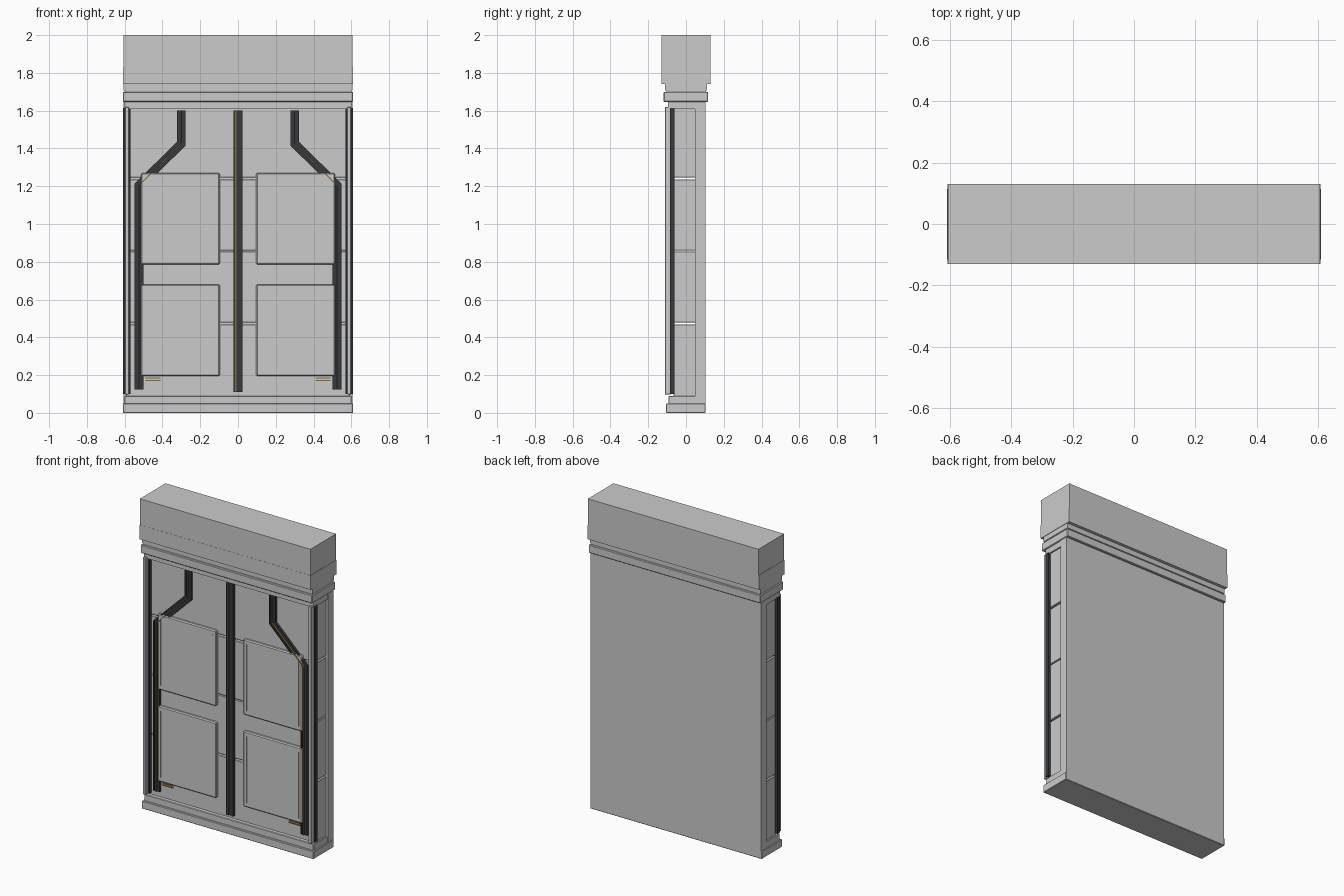
import bpy, bmesh
from mathutils import Vector

if "Cube" in bpy.data.objects:
    bpy.data.objects.remove(bpy.data.objects["Cube"])


def material(name, col):
    m = bpy.data.materials.new(name)
    m.diffuse_color = (*col, 1)
    m.use_nodes = True
    m.node_tree.nodes["Principled BSDF"].inputs["Base Color"].default_value = m.diffuse_color
    return m


DARK = material("dark_metal", (0.035, 0.042, 0.05))
BROWN = material("copper_brown", (0.27, 0.14, 0.04))


def finish(name, bm, mat=None):
    bmesh.ops.recalc_face_normals(bm, faces=bm.faces)
    me = bpy.data.meshes.new(name)
    bm.to_mesh(me)
    bm.free()
    ob = bpy.data.objects.new(name, me)
    bpy.context.collection.objects.link(ob)
    if mat:
        me.materials.append(mat)
    return ob


def box(name, x, y, z, mat=None, bevel=0):
    """Box from (min, max) ranges, with an optional chamfer."""
    bm = bmesh.new()
    bmesh.ops.create_cube(bm, size=1)
    for v in bm.verts:
        v.co = Vector([(r[0] + r[1]) / 2 + c * (r[1] - r[0])
                       for r, c in zip((x, y, z), v.co)])
    if bevel:
        bmesh.ops.bevel(bm, geom=bm.edges[:], offset=bevel, segments=1, affect='EDGES')
    return finish(name, bm, mat)


def ribbon(name, path, lo, hi, y, mat):
    """Mitred strip following an (x, z) path between side offsets lo and hi."""
    pts = [Vector(p) for p in path]
    dirs = [(b - a).normalized() for a, b in zip(pts, pts[1:])]
    bm = bmesh.new()
    rings = []
    for i, p in enumerate(pts):
        d0, d1 = dirs[max(i - 1, 0)], dirs[min(i, len(dirs) - 1)]
        n0, n1 = Vector((-d0.y, d0.x)), Vector((-d1.y, d1.x))
        m = (n0 + n1) / (1 + n0.dot(n1))
        a, b = p + m * lo, p + m * hi
        rings.append([bm.verts.new(c) for c in (
            (a.x, y[0], a.y), (b.x, y[0], b.y), (b.x, y[1], b.y), (a.x, y[1], a.y))])
    for r, s in zip(rings, rings[1:]):
        for k in range(4):
            bm.faces.new((r[k], r[(k + 1) % 4], s[(k + 1) % 4], s[k]))
    bm.faces.new(rings[0])
    bm.faces.new(rings[-1])
    return finish(name, bm, mat)


def channel(name, path, half, front, wire, wire_front):
    """Dark U-shaped channel with a brown wire inside."""
    lip = half * 0.4
    ribbon(name + "_bed", path, -half, half, (front + 0.006, -0.06), DARK)
    ribbon(name + "_lip_a", path, -half, -half + lip, (front, -0.06), DARK)
    ribbon(name + "_lip_b", path, half - lip, half, (front, -0.06), DARK)
    ribbon(name + "_wire", path, wire - 0.003, wire + 0.003, (wire_front, -0.06), BROWN)


# Back slab and stepped base
box("back_slab", (-0.605, 0.605), (0.047, 0.103), (0.04, 1.65))
box("base_plinth", (-0.61, 0.61), (-0.105, 0.103), (0, 0.05), bevel=0.003)
box("base_step", (-0.602, 0.602), (-0.092, 0.06), (0.045, 0.09), bevel=0.003)

# Stacked wall blocks separated by open seams
for i, z in enumerate([(0.085, 0.469), (0.479, 0.855), (0.860, 1.235), (1.245, 1.615)]):
    box(f"wall_block_{i}", (-0.592, 0.592), (-0.067, 0.05), z, bevel=0.003)

# Cornice mouldings and top cap
box("cornice_neck", (-0.602, 0.602), (-0.095, 0.06), (1.61, 1.65))
box("cornice_band", (-0.61, 0.61), (-0.119, 0.117), (1.647, 1.70), bevel=0.004)
box("cornice_recess", (-0.601, 0.601), (-0.104, 0.105), (1.69, 1.715))
box("cornice_fillet", (-0.605, 0.605), (-0.11, 0.11), (1.708, 1.745))
box("cap_lower", (-0.608, 0.608), (-0.131, 0.13), (1.74, 1.832))
box("cap_upper", (-0.606, 0.606), (-0.13, 0.13), (1.832, 2.0))

for s, side in ((-1, "left"), (1, "right")):
    def rng(a, b):
        return tuple(sorted((s * a, s * b)))

    # Corner post: light bar on a wider dark backing
    box(f"{side}_post_backing", rng(0.568, 0.608), (-0.086, -0.06), (0.1, 1.615), DARK)
    box(f"{side}_post_bar", rng(0.578, 0.599), (-0.112, -0.08), (0.097, 1.62), bevel=0.003)

    # Raised panels with slim vertical trims
    for z0, row in ((0.195, "lower"), (0.785, "upper")):
        box(f"{side}_{row}_panel", rng(0.096, 0.513), (-0.085, -0.06),
            (z0, z0 + 0.485), bevel=0.006)
        for x in (0.12, 0.49):
            box(f"{side}_{row}_panel_trim", rng(x - 0.002, x + 0.002), (-0.087, -0.08),
                (z0 + 0.03, z0 + 0.455))

    # Bent side channel and small vent slats
    path = [(s * 0.524, 0.125), (s * 0.524, 1.205), (s * 0.30, 1.425), (s * 0.30, 1.6)]
    channel(f"{side}_channel", path, 0.023, -0.082, 0, -0.0875)
    for z in (0.171, 0.184):
        box(f"{side}_vent_slat", rng(0.41, 0.49), (-0.073, -0.06), (z - 0.003, z + 0.003), BROWN)

# Central channel
channel("centre_channel", [(0, 0.11), (0, 1.6)], 0.024, -0.086, 0.012, -0.0865)
